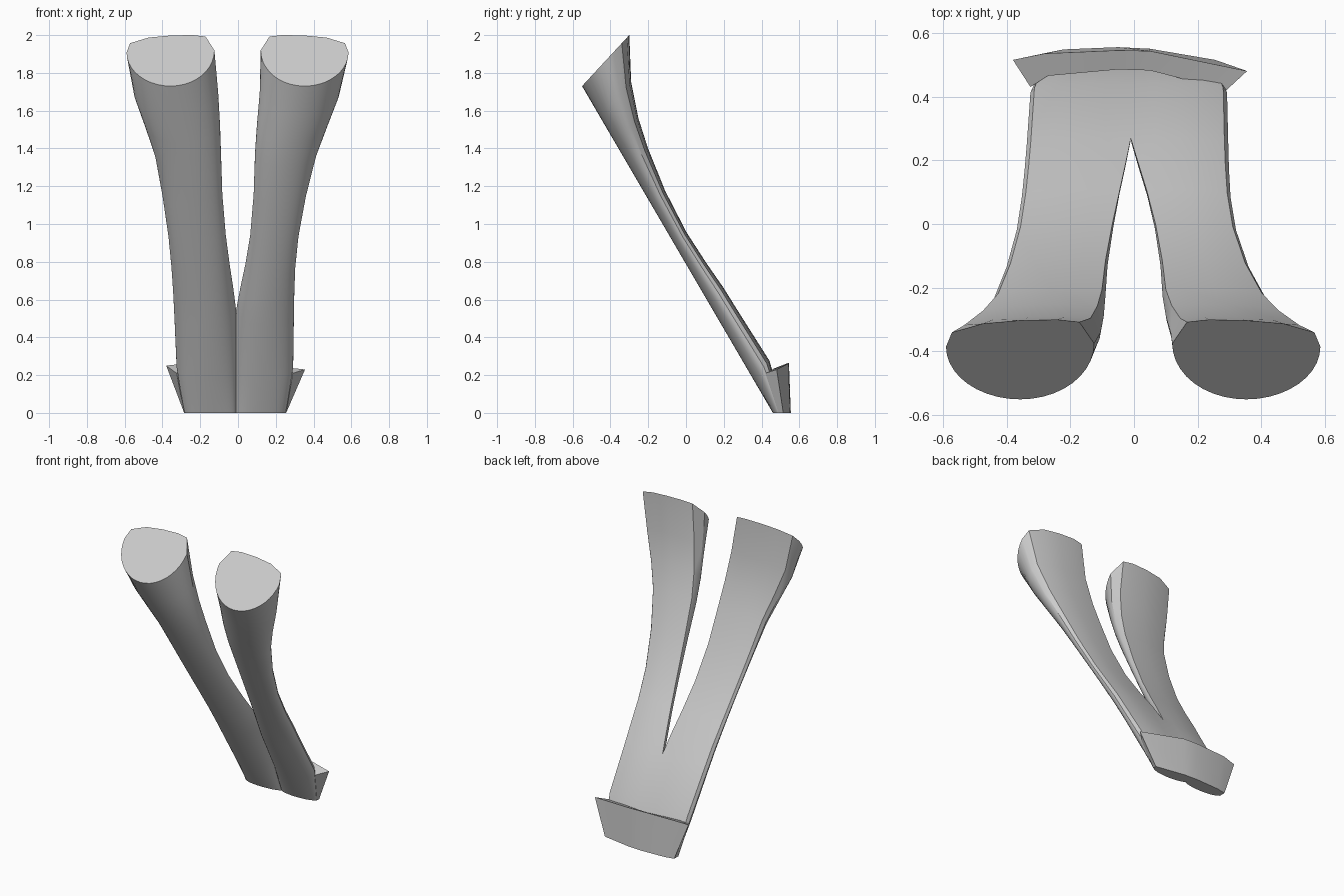
import bpy, bmesh, math

if "Cube" in bpy.data.objects:
    bpy.data.objects.remove(bpy.data.objects["Cube"])

grey = bpy.data.materials.new("plain_grey")
grey.use_nodes = True
COLOUR = (0.6, 0.6, 0.6, 1)
grey.diffuse_color = COLOUR
grey.node_tree.nodes["Principled BSDF"].inputs["Base Color"].default_value = COLOUR

SEAM = -0.01   # x where the two legs join
ARC = 20       # segments of the rounded front


def finish(bm, name):
    bmesh.ops.recalc_face_normals(bm, faces=bm.faces)
    mesh = bpy.data.meshes.new(name)
    bm.to_mesh(mesh)
    bm.free()
    obj = bpy.data.objects.new(name, mesh)
    bpy.context.collection.objects.link(obj)
    mesh.materials.append(grey)
    bpy.ops.object.select_all(action="DESELECT")
    obj.select_set(True)
    bpy.context.view_layer.objects.active = obj
    bpy.ops.object.shade_smooth_by_angle(angle=math.radians(30))


def loft(bm, rings):
    loops = [[bm.verts.new(p) for p in ring] for ring in rings]
    n = len(loops[0])
    for a, b in zip(loops, loops[1:]):
        for i in range(n):
            j = (i + 1) % n
            bm.faces.new((a[i], a[j], b[j], b[i]))
    bm.faces.new(loops[0])
    bm.faces.new(loops[-1])


def section(z, thick, outer, inner, inner_edge, chamfer):
    """D-shaped section: rounded front, shallow arched back."""
    y = 0.46 - 0.584 * z
    dy, dz = (0.68, 0.735) if z > 0 else (1, 0)
    pts = []
    for i in range(ARC + 1):
        a = math.pi * i / ARC
        t = (1 - math.cos(a)) / 2
        edge = 0.66 * (1 - t) + inner_edge * t
        pts.append((t, edge * (1 - math.sin(a))))
    pts += [(1 - chamfer, 0.97), (0.75, 1), (0.5, 0.99), (0.25, 0.95), (0.04, 0.84)]
    return [(outer + (inner - outer) * t, y + dy * thick * d, z + dz * thick * d)
            for t, d in pts]


# Front height, thickness, left outer/inner x, right outer/inner x, inner edge depth, chamfer
rows = [
    (1.73, 0.368, 0.585, 0.12, -0.59, -0.125, 0.70, 0.1),
    (1.57, 0.245, 0.535, 0.115, -0.55, -0.105, 0.70, 0.07),
    (1.43, 0.18, 0.47, 0.10, -0.49, -0.095, 0.70, 0.05),
    (1.30, 0.142, 0.415, 0.09, -0.44, -0.09, 0.72, 0.03),
    (1.10, 0.105, 0.36, 0.083, -0.40, -0.083, 0.75, 0.02),
    (0.89, 0.091, 0.32, 0.065, -0.368, -0.065, 0.80, 0.01),
    (0.72, 0.10, 0.303, 0.04, -0.352, -0.045, 0.85, 0),
    (0.58, 0.113, 0.298, 0.012, -0.343, -0.025, 0.90, 0),
    (0.46, 0.117, 0.296, SEAM, -0.337, SEAM, 0.95, 0),
    (0.18, 0.129, 0.292, SEAM, -0.325, SEAM, 0.6, 0),
    (0, 0.06, 0.255, SEAM, -0.285, SEAM, 0.5, 0),
]

# Two legs sharing a seam below the fork
bm = bmesh.new()
loft(bm, [section(z, k, lo, li, e, c) for z, k, lo, li, ro, ri, e, c in rows])
loft(bm, [section(z, k, ro, ri, e, c) for z, k, lo, li, ro, ri, e, c in rows])
wall = [f for f in bm.faces if all(abs(v.co.x - SEAM) < 1e-4 for v in f.verts)]
bmesh.ops.delete(bm, geom=wall, context="FACES")
bmesh.ops.remove_doubles(bm, verts=bm.verts, dist=0.0005)
finish(bm, "forked_legs")

# Flared lip behind the foot: lip x, y, z, then foot x, y, then groove x, y, z
columns = [
    (-0.38, 0.515, 0.25, -0.285, 0.535, -0.325, 0.43, 0.21),
    (-0.28, 0.535, 0.262, -0.22, 0.548, -0.27, 0.465, 0.235),
    (-0.05, 0.545, 0.265, -0.05, 0.555, -0.05, 0.485, 0.235),
    (0.05, 0.543, 0.262, 0.05, 0.55, 0.05, 0.482, 0.235),
    (0.355, 0.48, 0.23, 0.255, 0.515, 0.29, 0.42, 0.21),
]
bm = bmesh.new()
loft(bm, [[(fx, fy, 0), (lx, ly, lz), (gx, gy, gz), (fx, 0.49, 0)]
          for lx, ly, lz, fx, fy, gx, gy, gz in columns])
finish(bm, "rear_lip")
